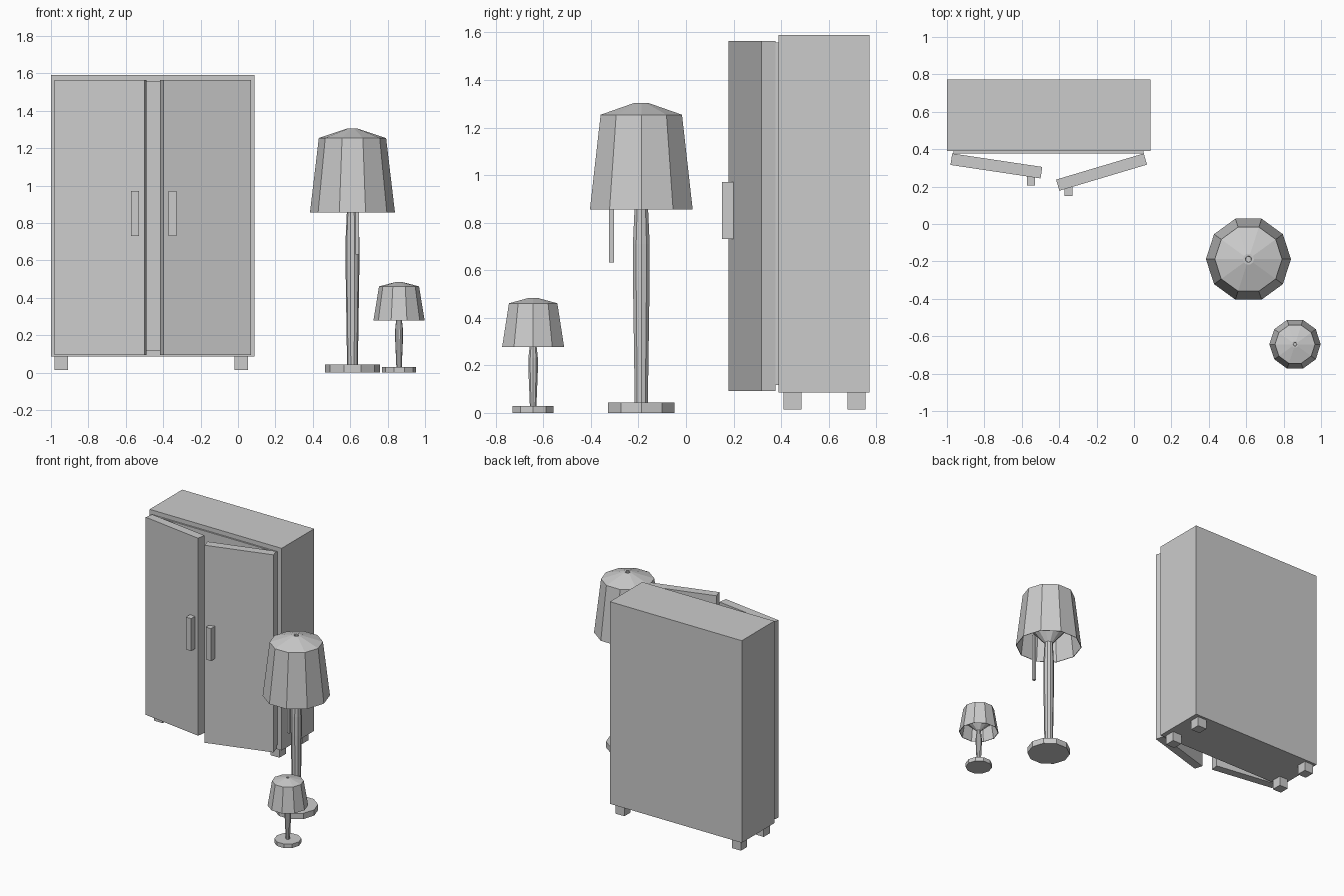
import bpy, bmesh, math
from mathutils import Matrix, Vector

if "Cube" in bpy.data.objects:
    bpy.data.objects.remove(bpy.data.objects["Cube"])


def finish(name, bm):
    bmesh.ops.recalc_face_normals(bm, faces=bm.faces)
    mesh = bpy.data.meshes.new(name)
    bm.to_mesh(mesh)
    bm.free()
    ob = bpy.data.objects.new(name, mesh)
    bpy.context.collection.objects.link(ob)
    return ob


def box(name, x, y, z):
    """Axis-aligned box from (min, max) pairs."""
    bm = bmesh.new()
    size = [b - a for a, b in (x, y, z)]
    mid = [(a + b) / 2 for a, b in (x, y, z)]
    bmesh.ops.create_cube(bm, size=1, matrix=Matrix.Translation(mid) @ Matrix.Diagonal((*size, 1)))
    return finish(name, bm)


def lathe(name, profile, centre, sides=10):
    """Turn (radius, z) points into a faceted solid; ends are capped."""
    bm = bmesh.new()
    rings = []
    for r, z in profile:
        rings.append([bm.verts.new((centre[0] + r * math.cos(2 * math.pi * i / sides),
                                    centre[1] + r * math.sin(2 * math.pi * i / sides), z))
                      for i in range(sides)])
    for a, b in zip(rings, rings[1:]):
        for i in range(sides):
            j = (i + 1) % sides
            bm.faces.new((a[i], a[j], b[j], b[i]))
    bm.faces.new(rings[0])
    bm.faces.new(rings[-1])
    return finish(name, bm)


# wardrobe body and raised front panel
box("wardrobe_body", (-1, 0.087), (0.389, 0.772), (0.085, 1.59))
box("wardrobe_front_panel", (-0.965, 0.052), (0.377, 0.389), (0.118, 1.557))

# wardrobe feet
for side, x in (("left", (-0.98, -0.908)), ("right", (-0.02, 0.054))):
    for end, y in (("front", (0.41, 0.485)), ("back", (0.679, 0.754))):
        box(f"wardrobe_foot_{end}_{side}", x, y, (0.014, 0.085))

# doors hung ajar at their outer back corners
for side, hinge, length, angle in (("left", -0.972, 0.487, -8.5), ("right", 0.052, -0.489, 16.6)):
    door = box(f"wardrobe_door_{side}", (min(0, length), max(0, length)), (-0.062, 0), (0.093, 1.564))
    door.location = (hinge, 0.377, 0)
    door.rotation_euler.z = math.radians(angle)

# door handles
box("door_handle_left", (-0.573, -0.529), (0.205, 0.27), (0.731, 0.972))
box("door_handle_right", (-0.371, -0.328), (0.151, 0.215), (0.731, 0.972))


def lamp(name, c, base, pole, shade):
    base_r, base_z = base
    pole_r, bulge_r, bulge_lo, bulge_hi, flare_z = pole
    rim_r, rim_z, top_r, top_z, apex_z, cap_r, cone_z = shade
    lathe(name + "_base", [(base_r, 0), (base_r, base_z)], c)
    lathe(name + "_pole", [(pole_r, base_z), (bulge_r, bulge_lo), (bulge_r, bulge_hi),
                           (pole_r, flare_z)], c)
    # shade with inner wall and the flared holder that meets the pole
    wall = 0.004
    t = (cone_z - rim_z) / (top_z - rim_z)
    inner_r = rim_r + (top_r - rim_r) * t - wall
    lathe(name + "_shade", [(cap_r * 0.5, apex_z - 0.012), (cap_r * 0.55, apex_z), (cap_r, apex_z),
                            (top_r, top_z), (rim_r, rim_z), (rim_r - wall, rim_z),
                            (inner_r, cone_z), (pole_r, flare_z)], c)


lamp("floor_lamp", (0.612, -0.188), (0.147, 0.043), (0.029, 0.037, 0.57, 0.71, 0.88),
     (0.2273, 0.855, 0.18, 1.254, 1.304, 0.03, 1.08))
lamp("table_lamp", (0.861, -0.643), (0.091, 0.03), (0.0145, 0.021, 0.18, 0.23, 0.29),
     (0.137, 0.278, 0.107, 0.461, 0.484, 0.018, 0.385))

# pull cord hanging from the floor lamp's holder
box("floor_lamp_cord", (0.628, 0.648), (-0.323, -0.303), (0.632, 0.99))
